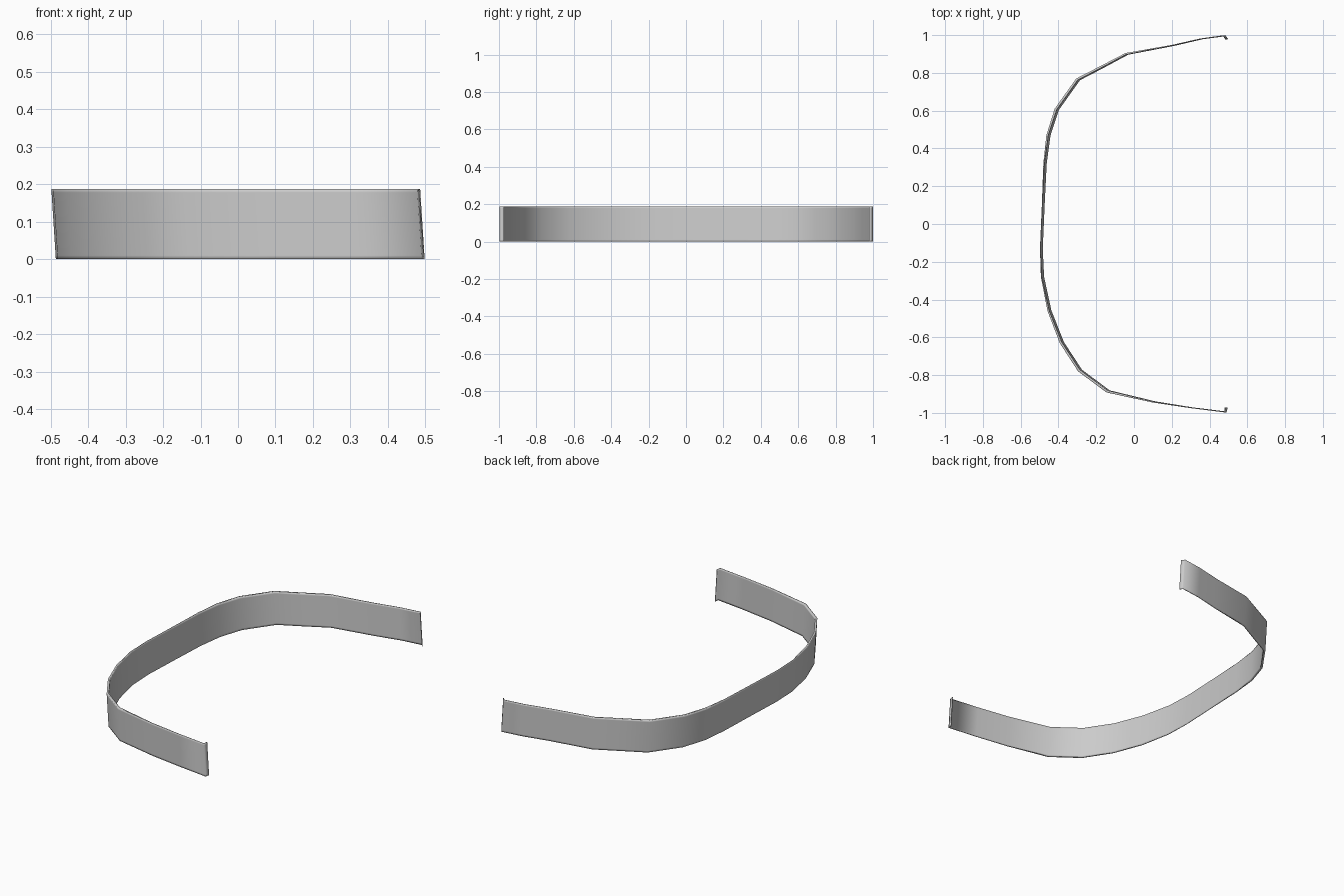
import bpy, bmesh
from mathutils import Vector

if "Cube" in bpy.data.objects:
    bpy.data.objects.remove(bpy.data.objects["Cube"])

# Plan of the band's outer top edge: x, y, thickness (hooked tip to hooked tip)
PATH = [(0.486, 0.980, .004), (0.472, 0.999, .005), (0.35, 0.982, .004), (0.2, 0.948, .005),
        (-0.045, 0.905, .009), (-0.18, 0.835, .011), (-0.306, 0.770, .012),
        (-0.42, 0.61, .012), (-0.464, 0.47, .010), (-0.48, 0.32, .006),
        (-0.488, 0.1, .003), (-0.498, -0.13, .003), (-0.493, -0.28, .005),
        (-0.458, -0.46, .009), (-0.393, -0.63, .011), (-0.296, -0.78, .012),
        (-0.145, -0.892, .012), (0.1, -0.945, .006), (0.3, -0.975, .004),
        (0.478, -0.997, .004), (0.484, -0.973, .004)]
HEIGHT, LEAN = 0.188, 0.012
LEVELS = [0.0, 0.010, 0.178, HEIGHT]

pts = [Vector(p[:2]) for p in PATH]


def inward(i):
    """Mitred unit normal towards the inside of the curve."""
    a, b = pts[max(i - 1, 0)], pts[min(i + 1, len(pts) - 1)]
    d = (b - a).normalized()
    return Vector((-d.y, d.x))


# Closed section ring at every path point, leaning backwards with height
bm = bmesh.new()
rings = []
for i, (p, data) in enumerate(zip(pts, PATH)):
    q = p + inward(i) * data[2]
    section = [(p, z) for z in LEVELS] + [(q, z) for z in reversed(LEVELS)]
    rings.append([bm.verts.new((c.x + LEAN * (1 - z / HEIGHT), c.y, z)) for c, z in section])

# Skin between the rings and caps on the two tips
n = len(rings[0])
for a, b in zip(rings, rings[1:]):
    for j in range(n):
        k = (j + 1) % n
        bm.faces.new((a[j], b[j], b[k], a[k]))
for ring in (rings[0], rings[-1]):
    for j in range(n // 2 - 1):
        bm.faces.new((ring[j], ring[j + 1], ring[n - 2 - j], ring[n - 1 - j]))
bmesh.ops.recalc_face_normals(bm, faces=bm.faces)
for f in bm.faces:
    f.smooth = True

mesh = bpy.data.meshes.new("curved_band")
bm.to_mesh(mesh)
bm.free()
band = bpy.data.objects.new("curved_band", mesh)
bpy.context.collection.objects.link(band)
